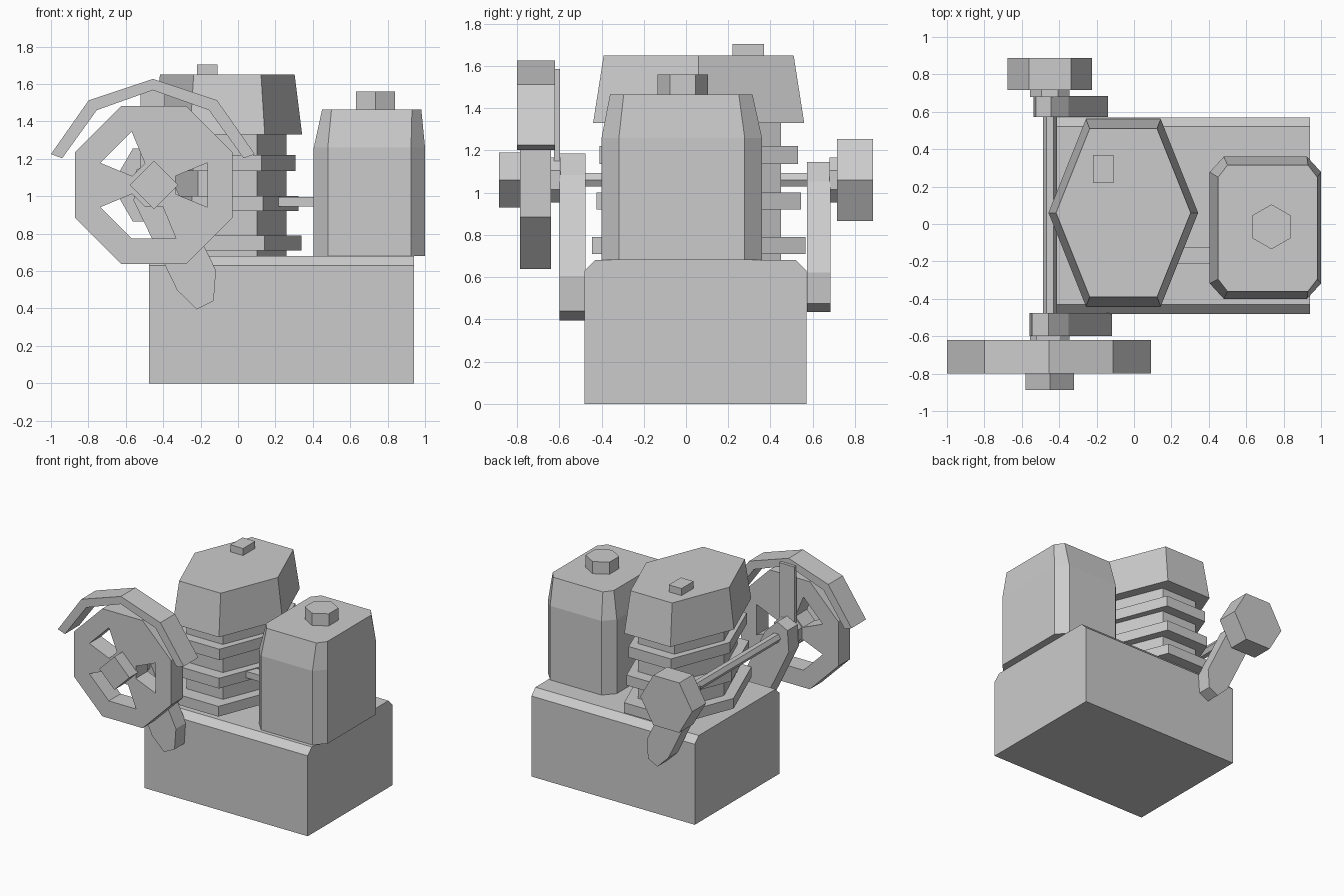
import bpy, bmesh
from math import sin, cos, radians
from mathutils import Vector

cube = bpy.data.objects.get("Cube")
if cube:
    bpy.data.objects.remove(cube, do_unlink=True)

grey = bpy.data.materials.new("plain_grey")
grey.use_nodes = True
grey.diffuse_color = (0.6, 0.6, 0.6, 1)
grey.node_tree.nodes["Principled BSDF"].inputs["Base Color"].default_value = (0.6, 0.6, 0.6, 1)


def finish(name, bm):
    bmesh.ops.recalc_face_normals(bm, faces=bm.faces)
    mesh = bpy.data.meshes.new(name)
    bm.to_mesh(mesh)
    bm.free()
    mesh.materials.append(grey)
    obj = bpy.data.objects.new(name, mesh)
    bpy.context.collection.objects.link(obj)
    return obj


def loft(name, rings):
    """Solid through matching rings of 3D points, capped at both ends."""
    bm = bmesh.new()
    loops = [[bm.verts.new(p) for p in ring] for ring in rings]
    n = len(loops[0])
    for a, b in zip(loops, loops[1:]):
        for i in range(n):
            j = (i + 1) % n
            bm.faces.new((a[i], a[j], b[j], b[i]))
    bm.faces.new(loops[0])
    bm.faces.new(loops[-1])
    return finish(name, bm)


def box(name, x0, x1, y0, y1, z0, z1):
    ring = [(x0, y0), (x1, y0), (x1, y1), (x0, y1)]
    return loft(name, [[(x, y, z) for x, y in ring] for z in (z0, z1)])


def along_y(name, outline, y0, y1):
    """Extrude an x-z outline from y0 to y1."""
    return loft(name, [[(x, y, z) for x, z in outline] for y in (y0, y1)])


def polygon(cx, cy, rx, ry, sides, turn=0):
    angles = [radians(turn + 360 * i / sides) for i in range(sides)]
    return [(cx + rx * cos(a), cy + ry * sin(a)) for a in angles]


def at_z(outline, z):
    return [(x, y, z) for x, y in outline]


# Base block with chamfered long edges
base = [(-.48, 0), (.57, 0), (.57, .63), (.52, .68), (-.43, .68), (-.48, .63)]
loft("base_block", [[(x, y, z) for y, z in base] for x in (-.475, .94)])


# Cylinder with cooling fins and a tapered head, all stretched hexagons
def hexagon(half_x, half_y):
    return polygon(-.057, .06, half_x, half_y / sin(radians(60)), 6)


def hex_block(name, hx, hy, z0, z1, taper=1):
    loft(name, [at_z(hexagon(hx, hy), z0), at_z(hexagon(hx * taper, hy * taper), z1)])


hex_block("cylinder_core", .315, .39, .67, 1.34)
hex_block("cooling_fin_low", .397, .505, .71, .79)
hex_block("cooling_fin_middle", .38, .485, .92, 1.0)
hex_block("cooling_fin_high", .365, .47, 1.135, 1.22)
hex_block("cylinder_head", .4, .5, 1.33, 1.65, .9)
box("head_plug", -.22, -.11, .22, .37, 1.64, 1.705)


# Tank with clipped corners and a tapered shoulder
def clipped(x0, x1, y0, y1, cx, cy):
    return [(x0 + cx, y0), (x1 - cx, y0), (x1, y0 + cy), (x1, y1 - cy),
            (x1 - cx, y1), (x0 + cx, y1), (x0, y1 - cy), (x0, y0 + cy)]


body = clipped(.405, 1.0, -.4, .36, .075, .082)
loft("tank", [at_z(body, .68), at_z(body, 1.26),
              at_z(clipped(.45, .98, -.36, .315, .05, .065), 1.465)])
cap = polygon(.735, -.015, .12, .12, 6, 30)
loft("tank_cap", [at_z(cap, 1.46), at_z(cap, 1.56)])
box("fuel_pipe", .15, .42, -.21, -.125, .945, .995)

# Crankshaft with spacers at both ends
CX, CZ = -.45, 1.06
along_y("crankshaft", polygon(CX, CZ, .037, .037, 6), -.64, .72)
along_y("front_spacer", polygon(CX, CZ, .115, .115, 8, 22.5), -.645, -.595)
along_y("back_spacer", polygon(CX, CZ, .115, .115, 8, 22.5), .68, .72)


# Crank arms: point-symmetric long octagons
def crank_arm(name, scale, y0, y1):
    half = [(.013, -.293), (.118, -.395), (.208, -.35), (.22, -.186)]
    full = half + [(-x, -z) for x, z in half]
    along_y(name, [(-.338 + x * scale, .79 + z * scale) for x, z in full], y0, y1)


crank_arm("front_crank_arm", 1, -.6, -.475)
crank_arm("back_crank_arm", .9, .573, .685)
along_y("back_weight", polygon(CX, CZ, .225, .225, 6), .716, .887)

# Flywheel: octagon plate with wedge windows left open
bm = bmesh.new()
rings = [[bm.verts.new((x, -.787, z)) for x, z in polygon(CX, CZ, r, r, 8, -22.5)]
         for r in (.125, .31, .456)]
windows = {0, 3, 5, 6}
bm.faces.new(rings[0])
for band in (0, 1):
    for i in range(8):
        if band == 0 and i in windows:
            continue
        j = (i + 1) % 8
        bm.faces.new((rings[band][i], rings[band][j], rings[band + 1][j], rings[band + 1][i]))
ext = bmesh.ops.extrude_face_region(bm, geom=bm.faces[:], use_keep_orig=True)
bmesh.ops.translate(bm, vec=Vector((0, .147, 0)),
                    verts=[v for v in ext["geom"] if isinstance(v, bmesh.types.BMVert)])
finish("flywheel", bm)
along_y("flywheel_hub", polygon(CX, CZ, .13, .13, 4), -.887, -.78)

# Guard arch over the flywheel and its bracket
outer = [(-.545, 1.225), (-.343, 1.513), (0, 1.627)]
inner = [(-.485, 1.203), (-.3, 1.46), (0, 1.567)]


def arch(half):
    return half + [(-x, z) for x, z in reversed(half[:-1])]


bm = bmesh.new()
rows = [[bm.verts.new((x - .455, y, z)) for x, z in arch(side)]
        for side, y in ((outer, -.8), (outer, -.62), (inner, -.62), (inner, -.8))]
for k in range(4):
    a, b = rows[k], rows[(k + 1) % 4]
    for i in range(4):
        bm.faces.new((a[i], a[i + 1], b[i + 1], b[i]))
for end in (0, -1):
    bm.faces.new([row[end] for row in rows])
finish("flywheel_guard", bm)
box("guard_bracket", -.52, -.39, -.625, -.597, 1.06, 1.585)
